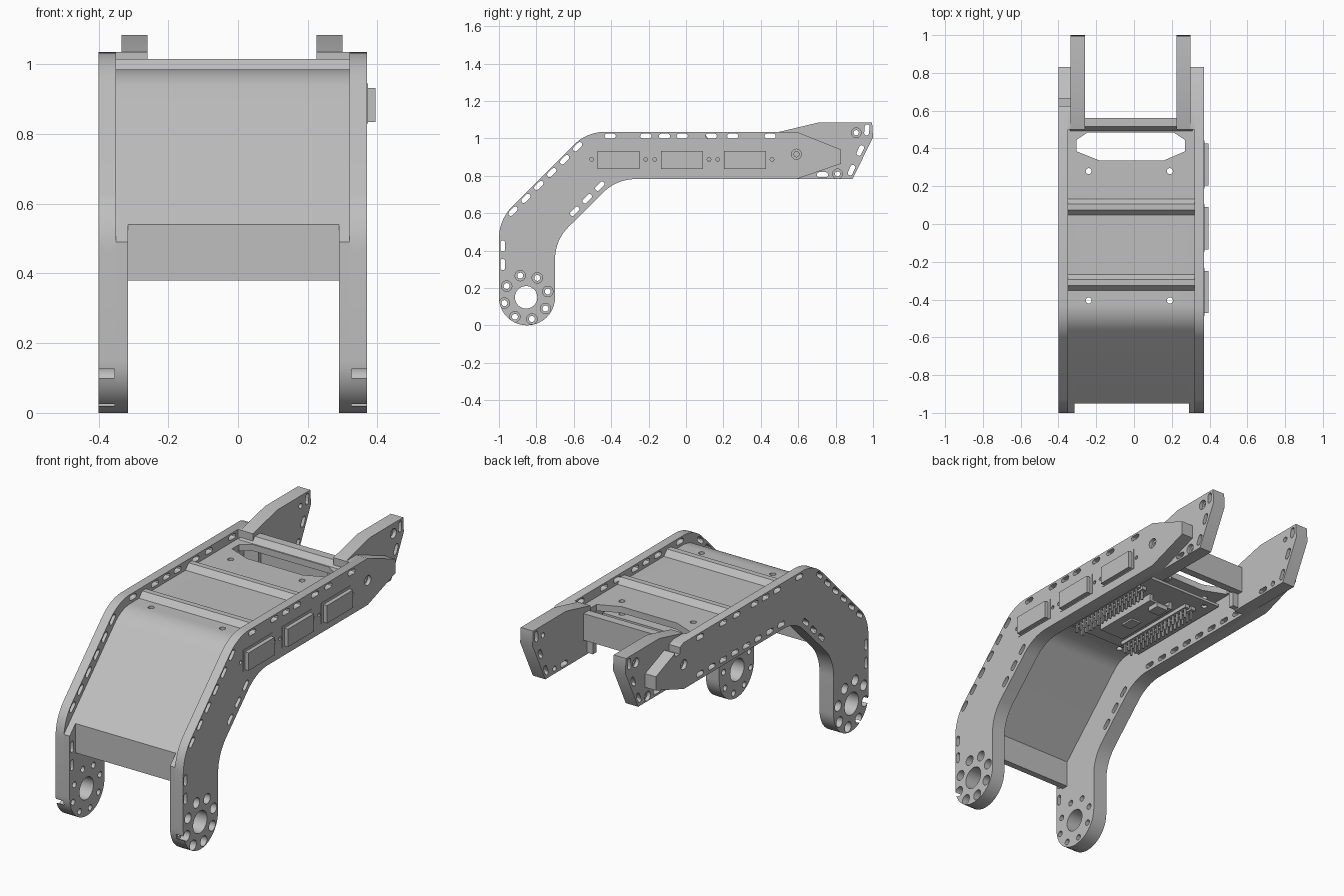
import bpy, bmesh, math
from mathutils import Vector

if "Cube" in bpy.data.objects:
    bpy.data.objects.remove(bpy.data.objects["Cube"])

GREY = bpy.data.materials.new("plain grey")
GREY.use_nodes = True
GREY.diffuse_color = (0.52, 0.52, 0.52, 1)
GREY.node_tree.nodes["Principled BSDF"].inputs["Base Color"].default_value = (0.52, 0.52, 0.52, 1)


def rounded(corners, steps=10):
    """Polygon from (u, v, radius) corners, with each radius turned into an arc."""
    out, n = [], len(corners)
    for i, (u, v, r) in enumerate(corners):
        p = Vector((u, v))
        if r == 0:
            out.append(p)
            continue
        a = (Vector(corners[i - 1][:2]) - p).normalized()
        b = (Vector(corners[(i + 1) % n][:2]) - p).normalized()
        half = a.angle(b) / 2
        centre = p + (a + b).normalized() * (r / math.sin(half))
        start = p + a * (r / math.tan(half)) - centre
        end = p + b * (r / math.tan(half)) - centre
        sweep = start.angle_signed(end)
        for k in range(steps + 1):
            t = -sweep * k / steps
            c, s = math.cos(t), math.sin(t)
            out.append(centre + Vector((start.x * c - start.y * s, start.x * s + start.y * c)))
    return out


def prism(bm, pts, lo, hi, axis="x"):
    """Extrude a (y, z) outline along x, or an (x, y) outline along z."""
    def place(p, d):
        return (d, p[0], p[1]) if axis == "x" else (p[0], p[1], d)
    face = bm.faces.new([bm.verts.new(place(p, lo)) for p in pts])
    ext = bmesh.ops.extrude_face_region(bm, geom=[face])
    top = [v for v in ext["geom"] if isinstance(v, bmesh.types.BMVert)]
    bmesh.ops.translate(bm, verts=top, vec=place((0, 0), hi - lo))


def circle(u, v, r, n=24):
    return [(u + r * math.cos(2 * math.pi * k / n), v + r * math.sin(2 * math.pi * k / n))
            for k in range(n)]


def slot(u, v, deg, length=0.06, width=0.026):
    pts, a = [], math.radians(deg)
    for k in range(14):
        t = math.pi * (k if k < 7 else k - 1) / 6 - math.pi / 2
        x = width / 2 * math.cos(t) + (length - width) / 2 * (1 if k < 7 else -1)
        y = width / 2 * math.sin(t)
        pts.append((u + x * math.cos(a) - y * math.sin(a), v + x * math.sin(a) + y * math.cos(a)))
    return pts


def box(bm, x, y, z):
    prism(bm, [(y[0], z[0]), (y[1], z[0]), (y[1], z[1]), (y[0], z[1])], *x)


def finish(name, bm, cutter=None):
    """Turn a bmesh into a named object, cutting it with a second bmesh."""
    def to_object(label, mesh_bm):
        bmesh.ops.recalc_face_normals(mesh_bm, faces=mesh_bm.faces)
        me = bpy.data.meshes.new(label)
        mesh_bm.to_mesh(me)
        mesh_bm.free()
        me.materials.append(GREY)
        ob = bpy.data.objects.new(label, me)
        bpy.context.collection.objects.link(ob)
        return ob
    ob = to_object(name, bm)
    bpy.ops.object.select_all(action="DESELECT")
    ob.select_set(True)
    bpy.context.view_layer.objects.active = ob
    if cutter:
        tool = to_object("cutter", cutter)
        tool.hide_render = True
        mod = ob.modifiers.new("cut", "BOOLEAN")
        mod.operation, mod.solver, mod.use_self = "DIFFERENCE", "EXACT", True
        mod.object = tool
        bpy.ops.object.modifier_apply(modifier="cut")
        bpy.data.objects.remove(tool)
    bpy.ops.object.shade_smooth_by_angle(angle=math.radians(30))
    return ob


# Outlines of the bent side plates, seen from the side
LEG = [(-0.7, 0.455, 0.24), (-0.7, 0, 0.1499), (-1, 0, 0.1499)]
TAIL = [(0.59, 1.035, 0), (0.83, 0.94, 0), (0.83, 0.865, 0), (0.59, 0.782, 0)]
outer = rounded([(-1, 0.565, 0.24), (-0.53, 1.035, 0.24)] + TAIL + [(-0.37, 0.782, 0.24)] + LEG)
inner = rounded([(-1, 0.49, 0), (-0.505, 0.985, 0.19), (0.5, 0.985, 0), (0.5, 0.782, 0),
                 (-0.37, 0.782, 0.24)] + LEG)
tail = rounded([(0.5, 0.782, 0), (0.5, 1.035, 0)] + TAIL)

SLOTS = [(-0.98, z, 90) for z in (0.325, 0.425)]
SLOTS += [(-0.925 + 0.069 * k, 0.61 + 0.069 * k, 45) for k in range(6)]
SLOTS += [(y, 1.012, 0) for y in (-0.405, -0.215, -0.115, -0.02, 0.135, 0.25, 0.45)]
SLOTS += [(-0.595 + 0.067 * k, 0.61 + 0.067 * k, 45) for k in range(3)]
SCREENS = (-0.36, -0.022, 0.315)


def side_cutter(out, inn, sign):
    """Hub hole, bolt circle with counterbores, and edge slots."""
    bm = bmesh.new()
    lo, hi = min(out, inn) - 0.02, max(out, inn) + 0.02
    prism(bm, circle(-0.855, 0.15, 0.06, 40), lo, hi)
    for k in range(8):
        a = math.radians(15 + 45 * k)
        y, z = -0.855 + 0.12 * math.cos(a), 0.15 + 0.12 * math.sin(a)
        prism(bm, circle(y, z, 0.016, 16), lo, hi)
        prism(bm, circle(y, z, 0.028, 20), *sorted((out - sign * 0.045, out + sign * 0.02)))
    prism(bm, circle(0.59, 0.915, 0.014, 16), lo, hi)
    prism(bm, circle(0.59, 0.915, 0.027, 20), *sorted((out - sign * 0.02, out + sign * 0.02)))
    for s in SLOTS:
        prism(bm, slot(*s), lo, hi)
    if sign > 0:
        for y in SCREENS:
            for d in (-0.145, 0.145):
                prism(bm, circle(y + d, 0.887, 0.01, 12), lo, hi)
    else:
        for k in range(8):
            prism(bm, slot(-0.25 + 0.1 * k, 0.812, 0), lo, hi)
        box(bm, (lo, hi), (0.625, 0.665), (0.985, 1.1))
    return bm


# Side plates: outer sheet, stepped inner sheet and tail spacer
for label, out, step, inn, spacer, sign in (("left", 0.37, 0.32, 0.29, 0.30, 1),
                                            ("right", -0.40, -0.35, -0.315, -0.335, -1)):
    for part, pts, a, b in (("side_plate", outer, out, step), ("inner_plate", inner, step, inn),
                            ("tail_spacer", tail, step, spacer)):
        bm = bmesh.new()
        prism(bm, pts, *sorted((a, b)))
        finish(f"{label}_{part}", bm, side_cutter(out, inn, sign))

# Rear brackets with bolt holes and edge slots
for label, x0, x1 in (("left", 0.225, 0.30), ("right", -0.335, -0.26)):
    bm, cut = bmesh.new(), bmesh.new()
    prism(bm, [(0.5, 0.782), (0.89, 0.782), (1, 1.005), (0.995, 1.085), (0.71, 1.085), (0.5, 1.035)], x0, x1)
    for y, z in ((0.91, 1.03), (0.81, 0.81)):
        prism(cut, circle(y, z, 0.014, 16), x0 - 0.02, x1 + 0.02)
        face = x1 if x0 > 0 else x0
        prism(cut, circle(y, z, 0.026, 20), face - 0.02, face + 0.02)
    for s in ((0.967, 1.045, 85), (0.932, 0.935, 65), (0.885, 0.83, 65), (0.73, 0.806, 0)):
        prism(cut, slot(*s), x0 - 0.02, x1 + 0.02)
    finish(label + "_rear_bracket", bm, cut)
    bm = bmesh.new()
    tab = (x0 - 0.035, x0) if x0 > 0 else (x1, x1 + 0.035)
    box(bm, tab, (0.5, 0.53), (0.79, 0.95))
    finish(label + "_bracket_tab", bm)


def through_holes():
    """Cable opening and screw holes that pass down through the cover."""
    bm = bmesh.new()
    prism(bm, [(-0.305, 0.385), (-0.18, 0.335), (0.155, 0.335), (0.27, 0.385), (0.27, 0.445),
               (0.21, 0.485), (-0.245, 0.485), (-0.305, 0.445)], 0.8, 1.1, "z")
    for x in (-0.24, 0.19):
        for y in (-0.405, 0.28):
            prism(bm, circle(x, y, 0.016, 16), 0.8, 1.1, "z")
    return bm


# Folded cover sheet with its front lip
bm = bmesh.new()
prism(bm, rounded([(-0.95, 0.38, 0), (-0.95, 0.54, 0), (-0.505, 0.985, 0.19), (0.56, 0.985, 0),
                   (0.56, 0.95, 0), (-0.49, 0.95, 0.155), (-0.915, 0.525, 0), (-0.915, 0.38, 0)]),
      -0.315, 0.29)
finish("cover_sheet", bm, through_holes())

# Raised cross ribs and the rear wall
for name, y0, y1 in (("front_rib", -0.357, -0.262), ("middle_rib", 0.043, 0.137)):
    bm = bmesh.new()
    prism(bm, [(y0, 0.98), (y0 + 0.032, 1.015), (y1 - 0.032, 1.015), (y1, 0.98)], -0.35, 0.32)
    finish(name, bm)
bm = bmesh.new()
prism(bm, [(0.488, 0.98), (0.516, 1.015), (0.562, 1.015), (0.562, 0.87), (0.52, 0.87), (0.52, 0.96)],
      -0.34, 0.31)
finish("rear_wall", bm)

# Side screens on thin bezels
for i, y in enumerate(SCREENS):
    bm = bmesh.new()
    box(bm, (0.365, 0.373), (y - 0.127, y + 0.127), (0.83, 0.945))
    box(bm, (0.365, 0.395), (y - 0.112, y + 0.112), (0.835, 0.932))
    finish(f"side_screen_{i + 1}", bm)

# Circuit board under the cover, with pin rows and a controller
bm = bmesh.new()
box(bm, (-0.3, 0.275), (-0.32, 0.325), (0.9, 0.915))
finish("circuit_board", bm, through_holes())
bm = bmesh.new()
for x in (-0.2, -0.16, 0.13, 0.17):
    box(bm, (x - 0.014, x + 0.014), (-0.28, 0.24), (0.88, 0.9))
    for k in range(16):
        y = -0.26 + 0.032 * k
        box(bm, (x - 0.005, x + 0.005), (y - 0.005, y + 0.005), (0.83, 0.88))
finish("pin_headers", bm)
bm = bmesh.new()
box(bm, (-0.09, 0.06), (-0.2, 0.2), (0.86, 0.872))
for x in (-0.08, 0.05):
    box(bm, (x - 0.01, x + 0.01), (-0.2, 0.2), (0.872, 0.9))
box(bm, (-0.045, 0.015), (-0.08, 0.0), (0.85, 0.86))
box(bm, (-0.05, 0.02), (0.14, 0.21), (0.835, 0.86))
finish("controller", bm)
